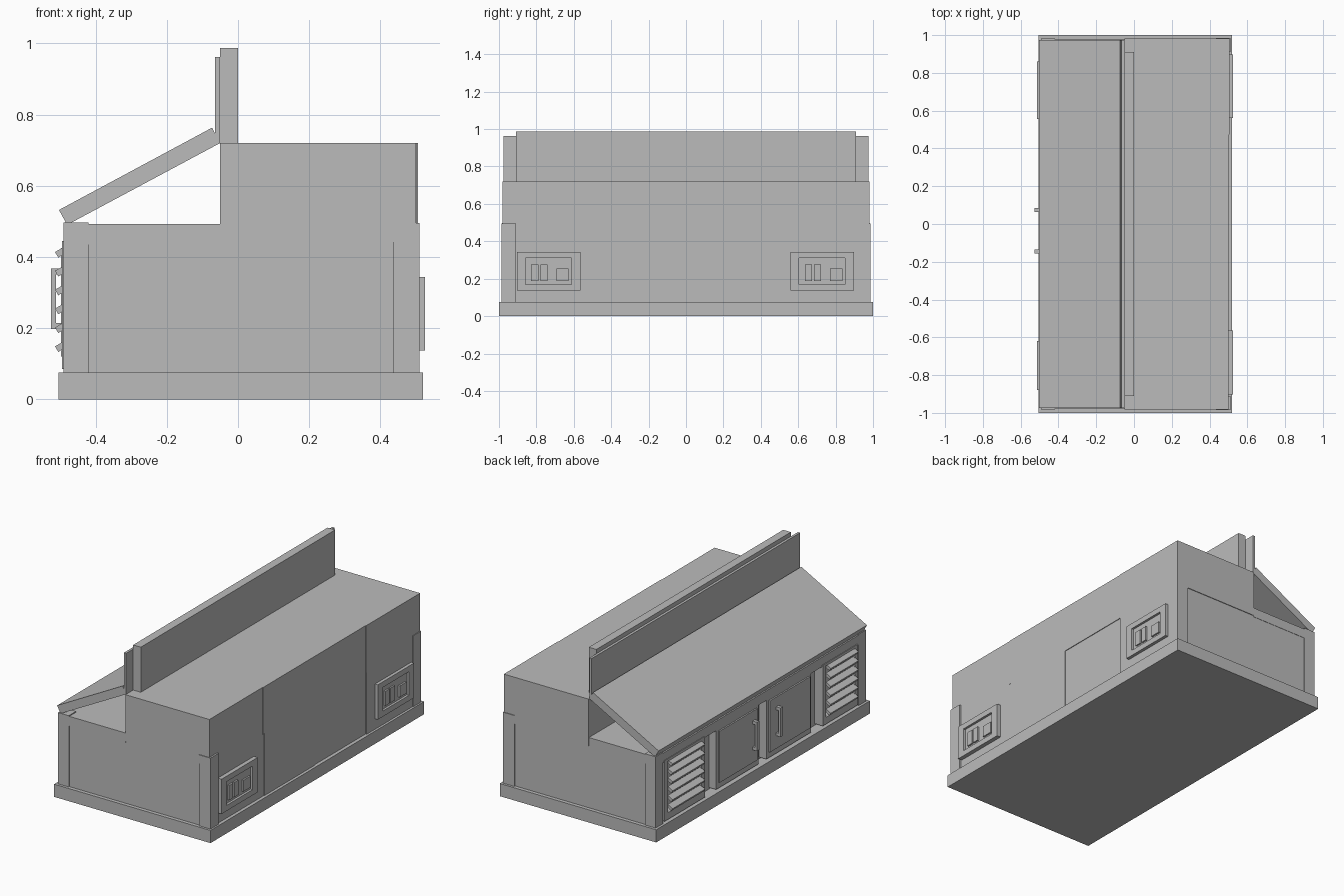
import bpy, bmesh, math
from mathutils import Matrix, Vector

if "Cube" in bpy.data.objects:
    bpy.data.objects.remove(bpy.data.objects["Cube"])

grey = bpy.data.materials.new("plain grey")
grey.diffuse_color = (0.5, 0.5, 0.5, 1)
grey.use_nodes = True
grey.node_tree.nodes["Principled BSDF"].inputs["Base Color"].default_value = grey.diffuse_color


def finish(name, bm):
    bmesh.ops.recalc_face_normals(bm, faces=bm.faces)
    me = bpy.data.meshes.new(name)
    bm.to_mesh(me)
    bm.free()
    me.materials.append(grey)
    ob = bpy.data.objects.new(name, me)
    bpy.context.collection.objects.link(ob)
    return ob


def add_box(bm, x, y, z, tilt=0.0):
    c = Vector([(a + b) / 2 for a, b in (x, y, z)])
    s = [abs(b - a) for a, b in (x, y, z)]
    m = Matrix.Translation(c) @ Matrix.Rotation(tilt, 4, 'Y') @ Matrix.Diagonal((*s, 1))
    bmesh.ops.create_cube(bm, size=1, matrix=m)


def box(name, x, y, z):
    bm = bmesh.new()
    add_box(bm, x, y, z)
    return finish(name, bm)


def frame(name, x, y, z, iy, iz):
    """Rectangular frame facing x, with an opening iy by iz."""
    bm = bmesh.new()
    add_box(bm, x, y, (z[0], iz[0]))
    add_box(bm, x, y, (iz[1], z[1]))
    add_box(bm, x, (y[0], iy[0]), iz)
    add_box(bm, x, (iy[1], y[1]), iz)
    return finish(name, bm)


def prism(name, pts, y0, y1):
    bm = bmesh.new()
    a = [bm.verts.new((x, y0, z)) for x, z in pts]
    f = bm.faces.new(a)
    r = bmesh.ops.extrude_face_region(bm, geom=[f])
    bmesh.ops.translate(bm, vec=(0, y1 - y0, 0),
                        verts=[v for v in r["geom"] if isinstance(v, bmesh.types.BMVert)])
    return finish(name, bm)


# plinth, cabinet core and counter slab over the recessed front
box("plinth", (-0.505, 0.52), (-1, 1), (0, 0.075))
box("cabinet_core", (-0.44, 0.495), (-0.978, 0.978), (0.075, 0.49))
box("counter_slab", (-0.49, -0.05), (-0.98, 0.98), (0.435, 0.492))

# upper box and lower side panels, seams made by small steps
for i, (a, b, x) in enumerate([(-0.982, -0.485, 0.500), (-0.485, 0.475, 0.503),
                               (0.475, 0.982, 0.506)]):
    box(f"upper_box_{i}", (-0.05, x), (a, b), (0.442, 0.72))
for i, (a, b, x) in enumerate([(-0.92, -0.47, 0.500), (-0.47, 0, 0.503),
                               (0, 0.48, 0.499), (0.48, 0.92, 0.506)]):
    box(f"lower_panel_{i}", (0.48, x), (a, b), (0.075, 0.442))

# corner posts
for s in (-1, 1):
    box("right_corner_post", (0.435, 0.51), (s * 0.91, s * 0.986), (0.075, 0.495))
    box("left_corner_post", (-0.49, -0.42), (s * 0.915, s * 0.984), (0.075, 0.497))

# sloped panel and upright boards
prism("sloped_panel", [(-0.48, 0.49), (-0.05, 0.72), (-0.05, 0.735), (-0.065, 0.748),
                       (-0.073, 0.763), (-0.503, 0.532)], -0.975, 0.975)
box("tall_board", (-0.05, 0), (-0.91, 0.91), (0.72, 0.987))
box("thin_board", (-0.065, -0.05), (-0.975, 0.975), (0.72, 0.962))

# louvred vents
for y0, y1 in ((0.53, 0.905), (-0.905, -0.575)):
    frame("vent_frame", (-0.494, -0.44), (y0, y1), (0.085, 0.445),
          (y0 + 0.03, y1 - 0.03), (0.125, 0.43))
    bm = bmesh.new()
    for k in range(6):
        z = 0.15 + k * 0.053
        add_box(bm, (-0.512, -0.476), (y0 + 0.025, y1 - 0.045), (z - 0.009, z + 0.009),
                math.radians(-30))
    finish("vent_slats", bm)

# cupboard doors with raised panel and handle
for y0, y1, h in ((0.02, 0.415, 0.075), (-0.475, -0.056, -0.145)):
    box("door", (-0.488, -0.44), (y0, y1), (0.085, 0.435))
    box("door_panel", (-0.497, -0.488), (y0 + 0.02, y1 - 0.02), (0.12, 0.425))
    bm = bmesh.new()
    add_box(bm, (-0.526, -0.511), (h - 0.011, h + 0.011), (0.197, 0.368))
    for z in (0.197, 0.35):
        add_box(bm, (-0.513, -0.495), (h - 0.011, h + 0.011), (z, z + 0.018))
    finish("door_handle", bm)

# control plates on the right side
for d in (0, -1.463):
    frame("control_frame", (0.495, 0.525), (0.56 + d, 0.898 + d), (0.137, 0.343),
          (0.605 + d, 0.85 + d), (0.17, 0.31))
    box("control_back", (0.495, 0.511), (0.6 + d, 0.855 + d), (0.165, 0.315))
    for a, b, t in ((0.635, 0.674, 0.275), (0.685, 0.723, 0.275), (0.77, 0.836, 0.255)):
        box("control_switch", (0.505, 0.521), (a + d, b + d), (0.188, t))
